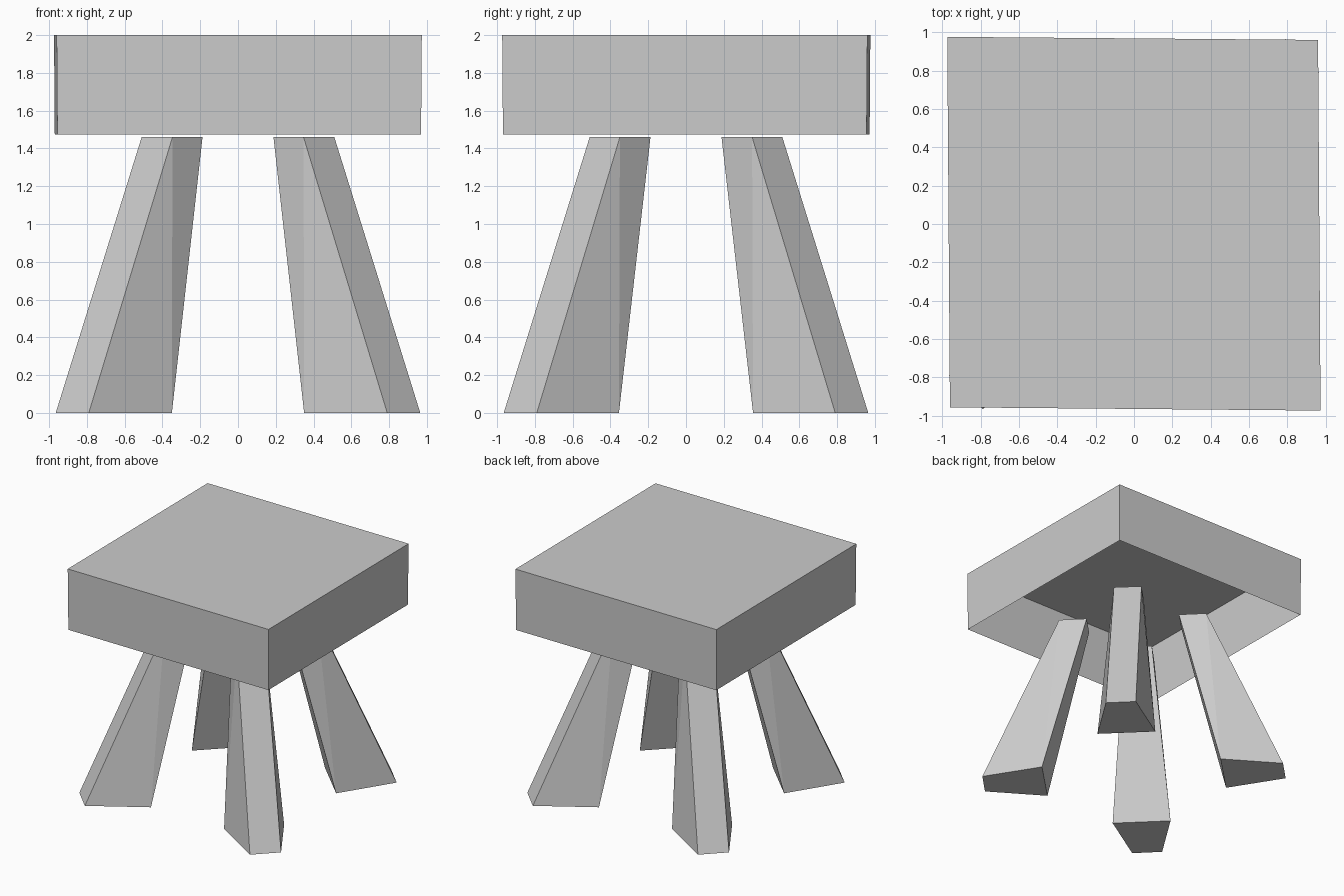
import bpy, bmesh

if "Cube" in bpy.data.objects:
    bpy.data.objects.remove(bpy.data.objects["Cube"])


def loft(name, bottom, top, z0, z1, cap_bottom=True, diagonals=None):
    """Join two matching four-point sections; diagonals picks the split of twisted sides."""
    bm = bmesh.new()
    lo = [bm.verts.new((x, y, z0)) for x, y in bottom]
    hi = [bm.verts.new((x, y, z1)) for x, y in top]
    for i in range(4):
        j = (i + 1) % 4
        split = (diagonals or {}).get(i)
        if split == "rising":
            bm.faces.new((lo[i], lo[j], hi[j]))
            bm.faces.new((lo[i], hi[j], hi[i]))
        elif split == "falling":
            bm.faces.new((lo[i], lo[j], hi[i]))
            bm.faces.new((lo[j], hi[j], hi[i]))
        else:
            bm.faces.new((lo[i], lo[j], hi[j], hi[i]))
    bm.faces.new(hi)
    if cap_bottom:
        bm.faces.new(lo[::-1])
        bmesh.ops.recalc_face_normals(bm, faces=bm.faces[:])
    mesh = bpy.data.meshes.new(name)
    bm.to_mesh(mesh)
    bm.free()
    obj = bpy.data.objects.new(name, mesh)
    bpy.context.collection.objects.link(obj)
    return obj


# Seat: slightly skewed box shell, open underneath
seat_top = [(-0.96, -0.956), (0.973, -0.973), (0.96, 0.96), (-0.974, 0.976)]
seat_bottom = [(x * 0.996, y * 0.996) for x, y in seat_top]
loft("seat", seat_bottom, seat_top, 1.473, 2.0, cap_bottom=False)

# Splayed legs: trapezoid foot tapering to a diamond, mirrored to each corner
foot = [(0.35, -0.69), (0.79, -0.965), (0.965, -0.79), (0.69, -0.355)]
head = [(0.188, -0.35), (0.347, -0.51), (0.51, -0.35), (0.35, -0.188)]
for side, sx in (("right", 1), ("left", -1)):
    for end, sy in (("front", 1), ("back", -1)):
        loft(f"{end}_{side}_leg",
             [(x * sx, y * sy) for x, y in foot],
             [(x * sx, y * sy) for x, y in head],
             0.0, 1.46, diagonals={0: "rising", 2: "falling"})
